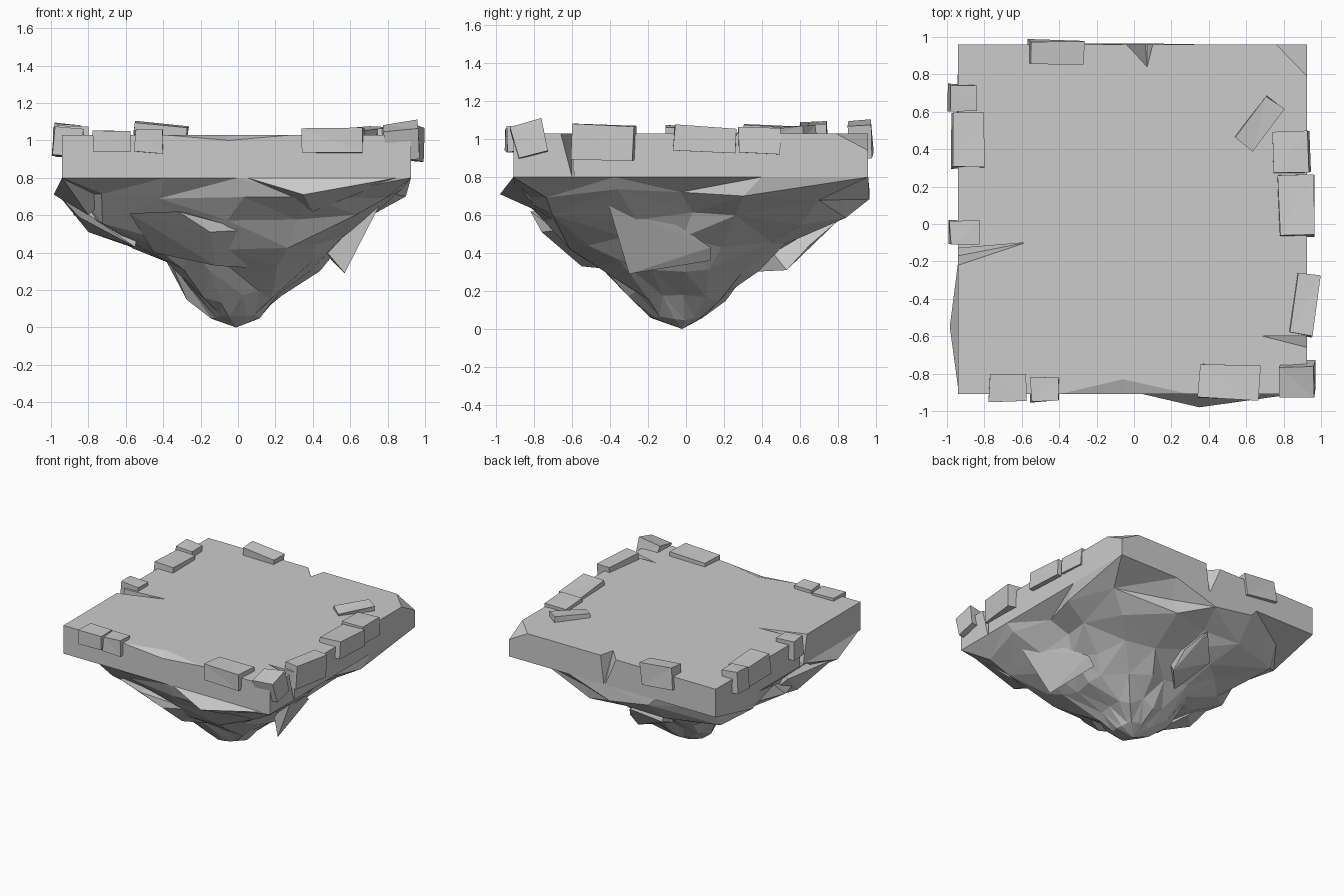
import bpy, bmesh, random
from math import sin, cos, pi, radians
from mathutils import Vector, Euler

if "Cube" in bpy.data.objects:
    bpy.data.objects.remove(bpy.data.objects["Cube"])

random.seed(7)


def finish(bm, name, triangulate=False):
    if triangulate:
        bmesh.ops.triangulate(bm, faces=bm.faces[:])
    bmesh.ops.recalc_face_normals(bm, faces=bm.faces[:])
    me = bpy.data.meshes.new(name)
    bm.to_mesh(me)
    bm.free()
    ob = bpy.data.objects.new(name, me)
    bpy.context.collection.objects.link(ob)
    return ob


# Flat slab: top outline has cracks that close towards the bottom outline
def slab():
    top = [(-.94, -.91), (-.4, -.91), (-.06, -.83), (.3, -.91), (.925, -.91),
           (.925, -.66), (.69, -.60), (.925, -.60), (.925, .96),
           (.10, .96), (.07, .84), (-.04, .96), (-.94, .96),
           (-.94, -.13), (-.58, -.10), (-.94, -.22)]
    bottom = list(top)
    bottom[2] = (-.06, -.91)
    bottom[5:8] = [(.925, -.60), (.925, -.59), (.925, -.58)]
    bottom[9:12] = [(.08, .96), (.07, .96), (.06, .96)]
    bottom[14] = (-.94, -.17)
    bm = bmesh.new()
    t = [bm.verts.new((x, y, 1.03)) for x, y in top]
    b = [bm.verts.new((x, y, .80)) for x, y in bottom]
    bm.faces.new(t)
    bm.faces.new(b[::-1])
    n = len(t)
    for i in range(n):
        j = (i + 1) % n
        if i not in (1, 2):
            bm.faces.new((b[i], b[j], t[j], t[i]))
    # shallow chip along the front edge
    lip = bm.verts.new((-.05, -.91, 1.0))
    for f in ((b[1], b[2], lip, t[1]), (b[2], b[3], t[3], lip),
              (t[1], lip, t[2]), (lip, t[3], t[2])):
        bm.faces.new(f)
    bmesh.ops.triangulate(bm, faces=[f for f in bm.faces if len(f.verts) == 4])
    # chipped back right corner
    p, q, r = Vector((.925, .79, 1.03)), Vector((.76, .96, 1.03)), Vector((.925, .96, .94))
    no = (q - p).cross(r - p)
    if no.dot(Vector((1, 1, 1))) < 0:
        no.negate()
    bmesh.ops.bisect_plane(bm, geom=bm.verts[:] + bm.edges[:] + bm.faces[:],
                           plane_co=p, plane_no=no, clear_outer=True)
    bmesh.ops.holes_fill(bm, edges=[e for e in bm.edges if e.is_boundary], sides=0)
    finish(bm, "top_slab")


# Rocky underside: jittered rings, square at the slab and round at the tip
def underside():
    levels = [.80, .71, .58, .45, .33, .17, .06]
    corner = [1, 1.20, 1.18, 1.14, 1.10, 1.05, 1.0]
    east = [.925, .89, .73, .57, .46, .25, .12]
    north = [.96, .95, .82, .62, .40, .22, .10]
    west = [.94, .95, .84, .60, .40, .28, .14]
    south = [.91, .93, .83, .66, .47, .31, .19]
    n = 16
    bm = bmesh.new()
    rings = []
    for k, z in enumerate(levels):
        ring = []
        for i in range(n):
            a = 2 * pi * i / n
            c, s = cos(a), sin(a)
            ex = east[k] if c > 0 else west[k]
            ey = north[k] if s > 0 else south[k]
            if k == 0:
                m = max(abs(c), abs(s))
                co = (ex * c / m, ey * s / m, z)
            else:
                f = 1 + (corner[k] - 1) * sin(2 * a) ** 2
                a += random.uniform(-.10, .10)
                f *= random.uniform(.86, 1.05)
                co = (ex * cos(a) * f, ey * sin(a) * f,
                      z + random.uniform(-.035, .035) * (1 if k < 6 else .5))
            co = (max(-.99, min(.925, co[0])), max(-.98, min(.97, co[1])), co[2])
            ring.append(bm.verts.new(co))
        rings.append(ring)
    for u, l in zip(rings, rings[1:]):
        for i in range(n):
            j = (i + 1) % n
            q = (u[i], l[i], l[j], u[j])
            if random.random() < .5:
                bm.faces.new((q[0], q[1], q[2]))
                bm.faces.new((q[0], q[2], q[3]))
            else:
                bm.faces.new((q[0], q[1], q[3]))
                bm.faces.new((q[1], q[2], q[3]))
    tip = bm.verts.new((-.01, -.02, 0))
    for i in range(n):
        bm.faces.new((rings[-1][i], tip, rings[-1][(i + 1) % n]))
    bm.faces.new(rings[0])
    finish(bm, "rock_underside")


# Jutting rock shards: an outer outline hulled with an inner anchor point
def shard(name, outline, anchor):
    bm = bmesh.new()
    vs = [bm.verts.new(p) for p in outline + [anchor]]
    bmesh.ops.convex_hull(bm, input=vs)
    finish(bm, name)


# Rough-hewn rim stones: slightly uneven boxes
def stone(name, centre, size, rot=(0, 0, 0)):
    bm = bmesh.new()
    bmesh.ops.create_cube(bm, size=1)
    turn = Euler([radians(d) for d in rot]).to_matrix()
    for v in bm.verts:
        p = Vector([a * b + random.uniform(-.006, .006) for a, b in zip(v.co, size)])
        v.co = turn @ p + Vector(centre)
    finish(bm, name, True)


slab()
underside()

shard("shard_right", [(.57, -.30, .29), (.50, .13, .36), (.55, .13, .43),
                      (.66, -.10, .58), (.76, -.41, .66)], (.35, -.1, .55))
shard("shard_back", [(-.12, .33, .30), (.06, .53, .31), (.05, .65, .44),
                     (-.22, .62, .44), (-.05, .80, .57)], (-.05, .3, .6))
shard("shard_front", [(-.45, -.46, .40), (-.12, -.55, .33), (.05, -.45, .32),
                      (.05, -.68, .52), (-.15, -.76, .51), (-.32, -.82, .62),
                      (-.58, -.70, .61)], (-.15, -.3, .6))
shard("shard_left", [(-.80, -.30, .51), (-.85, -.45, .59), (-.97, -.50, .72),
                     (-.92, .0, .74), (-.60, -.08, .44), (-.55, -.42, .43)],
      (-.5, -.3, .7))
shard("front_lip", [(.05, -.91, .80), (.85, -.91, .80), (.35, -.98, .71),
                    (.40, -.78, .62)], (.3, -.6, .78))
shard("left_lip", [(-.94, -.88, .80), (-.94, -.2, .80), (-.985, -.55, .71),
                   (-.80, -.55, .60)], (-.6, -.5, .78))

stones = [
    ("back", (-.42, .92, 1.0), (.29, .115, .17), (4, 6, 0)),
    ("left_a", (-.915, .675, 1.0), (.145, .14, .17), (0, 4, 0)),
    ("left_b", (-.89, .45, .99), (.165, .29, .16), (-2, 3, 1)),
    ("left_c", (-.91, -.045, .99), (.155, .13, .15), (0, 4, 0)),
    ("front_a", (-.675, -.875, .995), (.20, .145, .12), (0, 0, 0)),
    ("front_b", (-.48, -.885, .997), (.145, .13, .12), (0, 2, 2)),
    ("front_c", (.51, -.845, 1.0), (.325, .18, .135), (0, -1, -2)),
    ("corner", (.875, -.825, .995), (.18, .165, .17), (14, -6, 0)),
    ("right_a", (.91, -.43, .985), (.125, .325, .185), (-2, 4, -8)),
    ("right_b", (.87, .10, 1.0), (.19, .325, .13), (-3, 0, 1)),
    ("right_c", (.842, .385, .99), (.19, .22, .135), (-2, 0, 2)),
    ("fallen", (.67, .54, 1.035), (.28, .115, .055), (4, -3, 53)),
]
for label, centre, size, rot in stones:
    stone("stone_" + label, centre, size, rot)
